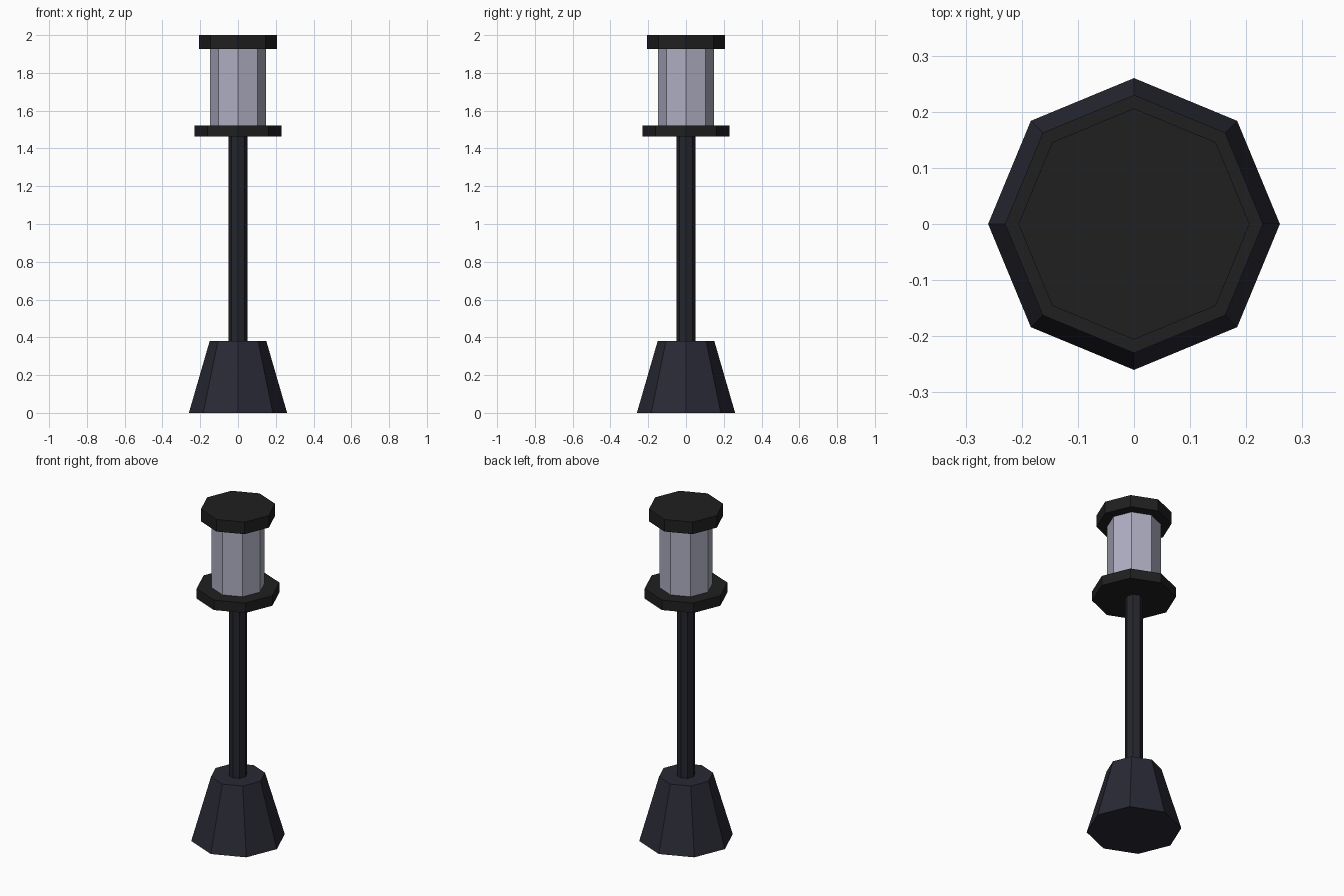
import bpy

if "Cube" in bpy.data.objects:
    bpy.data.objects.remove(bpy.data.objects["Cube"])


def material(name, rgb):
    m = bpy.data.materials.new(name)
    m.diffuse_color = (*rgb, 1)
    m.use_nodes = True
    m.node_tree.nodes["Principled BSDF"].inputs["Base Color"].default_value = m.diffuse_color
    return m


def octagon(name, r_bottom, r_top, z0, z1, mat):
    # eight-sided flat-shaded section with corners on the x and y axes
    bpy.ops.mesh.primitive_cone_add(vertices=8, radius1=r_bottom, radius2=r_top,
                                    depth=z1 - z0, location=(0, 0, (z0 + z1) / 2))
    ob = bpy.context.object
    ob.name = name
    ob.data.materials.append(mat)
    return ob


base_metal = material("base_metal", (0.022, 0.022, 0.035))
pole_metal = material("pole_metal", (0.018, 0.019, 0.026))
cap_metal = material("cap_metal", (0.014, 0.014, 0.014))
glass = material("frosted_glass", (0.42, 0.42, 0.54))

# Tapered foot and slim pole
octagon("base", 0.26, 0.15, 0.0, 0.38, base_metal)
octagon("pole", 0.05, 0.05, 0.38, 1.462, pole_metal)

# Lantern head: plate, glass body, cap
octagon("lantern_plate", 0.23, 0.23, 1.462, 1.522, cap_metal)
octagon("lantern_glass", 0.147, 0.147, 1.522, 1.927, glass)
octagon("lantern_cap", 0.206, 0.206, 1.927, 2.0, cap_metal)
